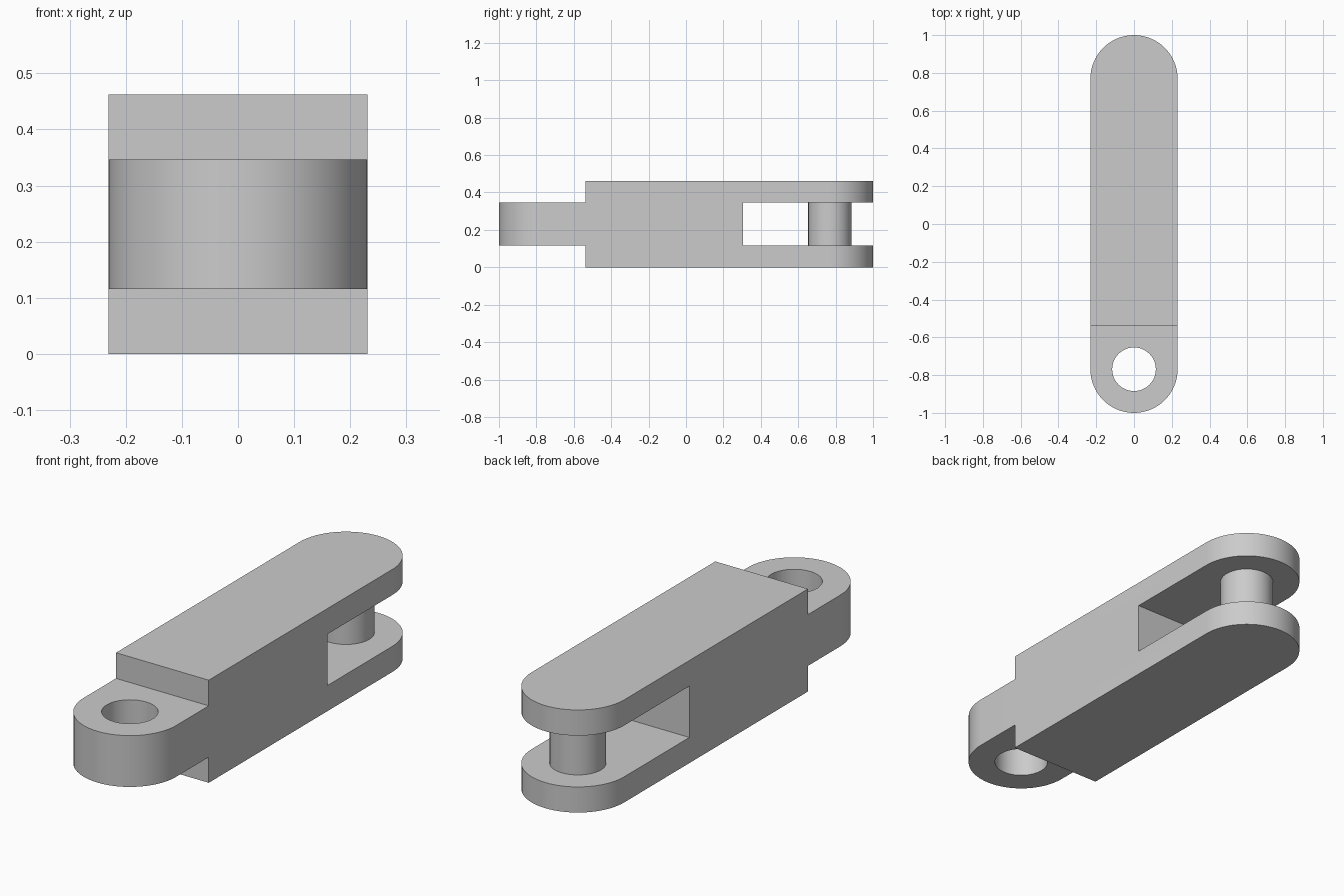
import bpy, bmesh
from math import cos, sin, pi

R = 0.231            # half width and end radius
H = 2 * R            # full height
END = 1 - R          # y of both end centres
Z0, Z1 = R / 2, R * 1.5   # tongue / slot levels
BORE = R / 2

cube = bpy.data.objects.get("Cube")
if cube:
    bpy.data.objects.remove(cube, do_unlink=True)

gray = bpy.data.materials.new("plain gray")
gray.use_nodes = True
color = (0.6, 0.6, 0.6, 1)
gray.diffuse_color = color
gray.node_tree.nodes["Principled BSDF"].inputs["Base Color"].default_value = color


def prism(name, outline, bottom, top):
    """Extrude a plan outline between two heights."""
    bm = bmesh.new()
    face = bm.faces.new([bm.verts.new((x, y, bottom)) for x, y in outline])
    new = bmesh.ops.extrude_face_region(bm, geom=[face])["geom"]
    verts = [v for v in new if isinstance(v, bmesh.types.BMVert)]
    bmesh.ops.translate(bm, verts=verts, vec=(0, 0, top - bottom))
    bmesh.ops.recalc_face_normals(bm, faces=bm.faces)
    mesh = bpy.data.meshes.new(name)
    bm.to_mesh(mesh)
    bm.free()
    mesh.materials.append(gray)
    obj = bpy.data.objects.new(name, mesh)
    bpy.context.collection.objects.link(obj)
    return obj


def arc(radius, cy, start, sweep, steps):
    return [(radius * cos(start + sweep * i / steps),
             cy + radius * sin(start + sweep * i / steps)) for i in range(steps + 1)]


def circle(radius, cy):
    return arc(radius, cy, 0, 2 * pi, 48)[:-1]


def box(y0, y1):
    return [(-1, y0), (1, y0), (1, y1), (-1, y1)]


# Link body with two rounded ends
body = prism("link_body", arc(R, END, 0, pi, 32) + arc(R, -END, pi, pi, 32), 0, H)

# Steps above and below the tongue, fork slot, and tongue bore
cutters = [
    prism("upper_step_cutter", box(-2, -0.538), Z1, 1),
    prism("lower_step_cutter", box(-2, -0.538), -1, Z0),
    prism("fork_slot_cutter", box(0.306, 2), Z0, Z1),
    prism("bore_cutter", circle(BORE, -END), -1, 1),
]
bpy.context.view_layer.objects.active = body
for cutter in cutters:
    cutter.hide_render = True
    mod = body.modifiers.new(cutter.name, "BOOLEAN")
    mod.operation = "DIFFERENCE"
    mod.solver = "EXACT"
    mod.object = cutter
    bpy.ops.object.modifier_apply(modifier=mod.name)
    bpy.data.objects.remove(cutter, do_unlink=True)

# Cross pin between the fork plates
pin = prism("fork_pin", circle(BORE, END), Z0 - 0.01, Z1 + 0.01)

# Smooth the round walls, keep the edges sharp
bpy.ops.object.select_all(action="DESELECT")
for obj in (body, pin):
    obj.select_set(True)
bpy.ops.object.shade_smooth_by_angle(angle=pi / 6)
